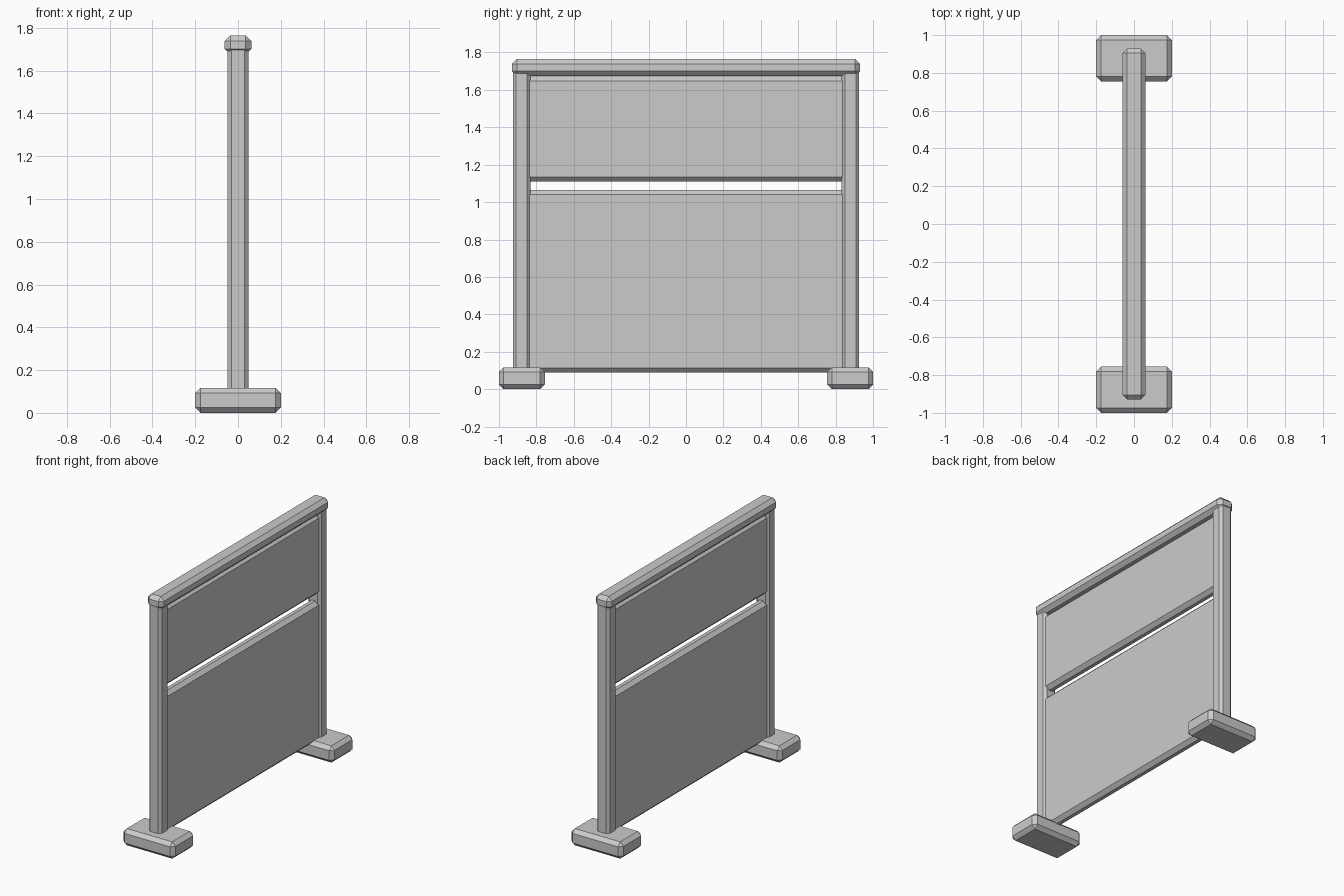
import bpy
import bmesh

cube = bpy.data.objects.get("Cube")
if cube:
    bpy.data.objects.remove(cube, do_unlink=True)

# Single light grey finish
grey = bpy.data.materials.new("light_grey")
grey.use_nodes = True
colour = (0.6, 0.6, 0.6, 1)
grey.diffuse_color = colour
grey.node_tree.nodes["Principled BSDF"].inputs["Base Color"].default_value = colour


def chamfered_box(name, x, y, z, chamfer):
    """Box spanning the (low, high) pairs, with every edge chamfered flat."""
    bm = bmesh.new()
    bmesh.ops.create_cube(bm, size=1)
    for v in bm.verts:
        for axis, (low, high) in enumerate((x, y, z)):
            v.co[axis] = high if v.co[axis] > 0 else low
    bmesh.ops.bevel(bm, geom=bm.edges[:], offset=chamfer, offset_type='OFFSET',
                    segments=1, profile=0.5, affect='EDGES')
    bmesh.ops.recalc_face_normals(bm, faces=bm.faces[:])
    mesh = bpy.data.meshes.new(name)
    bm.to_mesh(mesh)
    bm.free()
    mesh.materials.append(grey)
    obj = bpy.data.objects.new(name, mesh)
    bpy.context.collection.objects.link(obj)
    return obj


# Feet and posts at both ends
for side, s in (("front", -1), ("back", 1)):
    chamfered_box(side + "_foot", (-0.2, 0.2), sorted((s * 0.755, s)),
                  (0, 0.117), 0.025)
    chamfered_box(side + "_post", (-0.049, 0.049), sorted((s * 0.831, s * 0.926)),
                  (0.08, 1.72), 0.018)

# Top rail
chamfered_box("top_rail", (-0.062, 0.062), (-0.93, 0.93), (1.674, 1.765), 0.026)

# Panels, let into the posts
for name, z in (("lower_panel", (0.088, 1.065)), ("upper_panel", (1.11, 1.672))):
    chamfered_box(name, (-0.038, 0.038), (-0.872, 0.872), z, 0.025)
